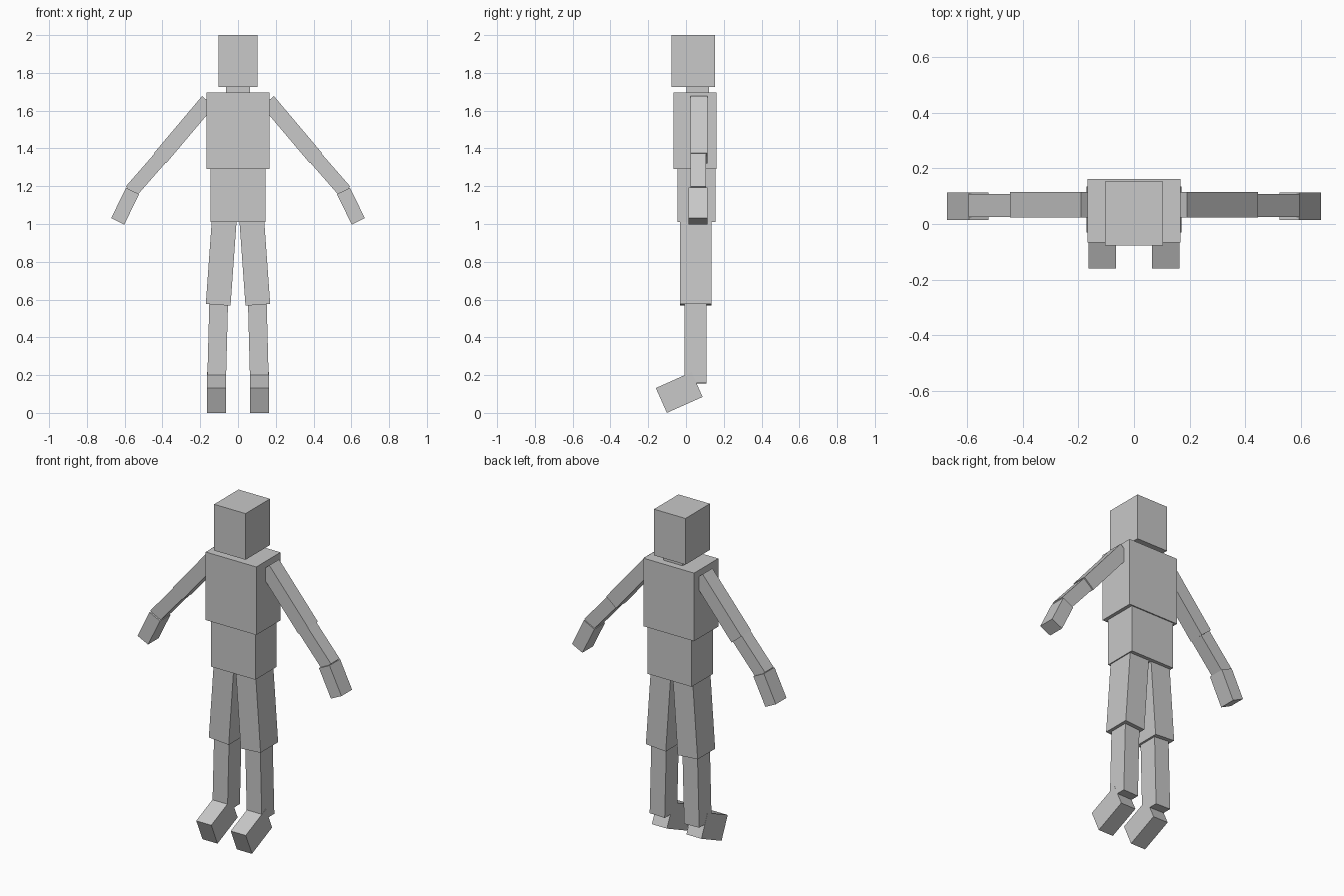
import bpy
import math
from mathutils import Vector

default = bpy.data.objects.get("Cube")
if default:
    bpy.data.objects.remove(default, do_unlink=True)

grey = bpy.data.materials.new("plain grey")
grey.use_nodes = True
COLOUR = (0.58, 0.58, 0.58, 1)
grey.diffuse_color = COLOUR
grey.node_tree.nodes["Principled BSDF"].inputs["Base Color"].default_value = COLOUR


def box(name, centre, size, rotation=(0, 0, 0)):
    """Flat-shaded block with the given size, turned about its centre."""
    bpy.ops.mesh.primitive_cube_add(size=1, location=centre, rotation=rotation)
    ob = bpy.context.object
    ob.name = name
    ob.scale = size
    bpy.ops.object.transform_apply(location=False, rotation=False, scale=True)
    ob.data.materials.append(grey)
    return ob


def block(name, width, front, back, bottom, top):
    """Upright block centred on x = 0."""
    return box(name, (0, (front + back) / 2, (bottom + top) / 2),
               (width, back - front, top - bottom))


def limb(name, side, start, end, width, front, back):
    """Block running between two (x, z) points, mirrored by side."""
    a = Vector((side * start[0], start[1]))
    b = Vector((side * end[0], end[1]))
    d = a - b
    mid = (a + b) / 2
    return box(name, (mid.x, (front + back) / 2, mid.y),
               (width, back - front, d.length),
               (0, math.atan2(d.x, d.y), 0))


# Head and trunk
block("head", 0.207, -0.077, 0.153, 1.725, 2.0)
block("neck", 0.125, 0.003, 0.121, 1.67, 1.74)
block("chest", 0.333, -0.066, 0.162, 1.29, 1.695)
block("abdomen", 0.291, -0.045, 0.155, 1.01, 1.3)

# Arms and legs
for label, side in (("left", 1), ("right", -1)):
    limb(label + "_upper_arm", side, (0.158, 1.65), (0.413, 1.348), 0.084, 0.023, 0.115)
    limb(label + "_forearm", side, (0.405, 1.357), (0.566, 1.173), 0.076, 0.025, 0.107)
    limb(label + "_hand", side, (0.558, 1.175), (0.637, 1.014), 0.077, 0.014, 0.114)
    limb(label + "_thigh", side, (0.0715, 1.04), (0.105, 0.572), 0.131, -0.031, 0.134)
    limb(label + "_shin", side, (0.102, 0.6), (0.1135, 0.157), 0.099, -0.008, 0.109)
    box(label + "_foot", (side * 0.1135, -0.036, 0.108), (0.099, 0.207, 0.144),
        (math.radians(24), 0, 0))
